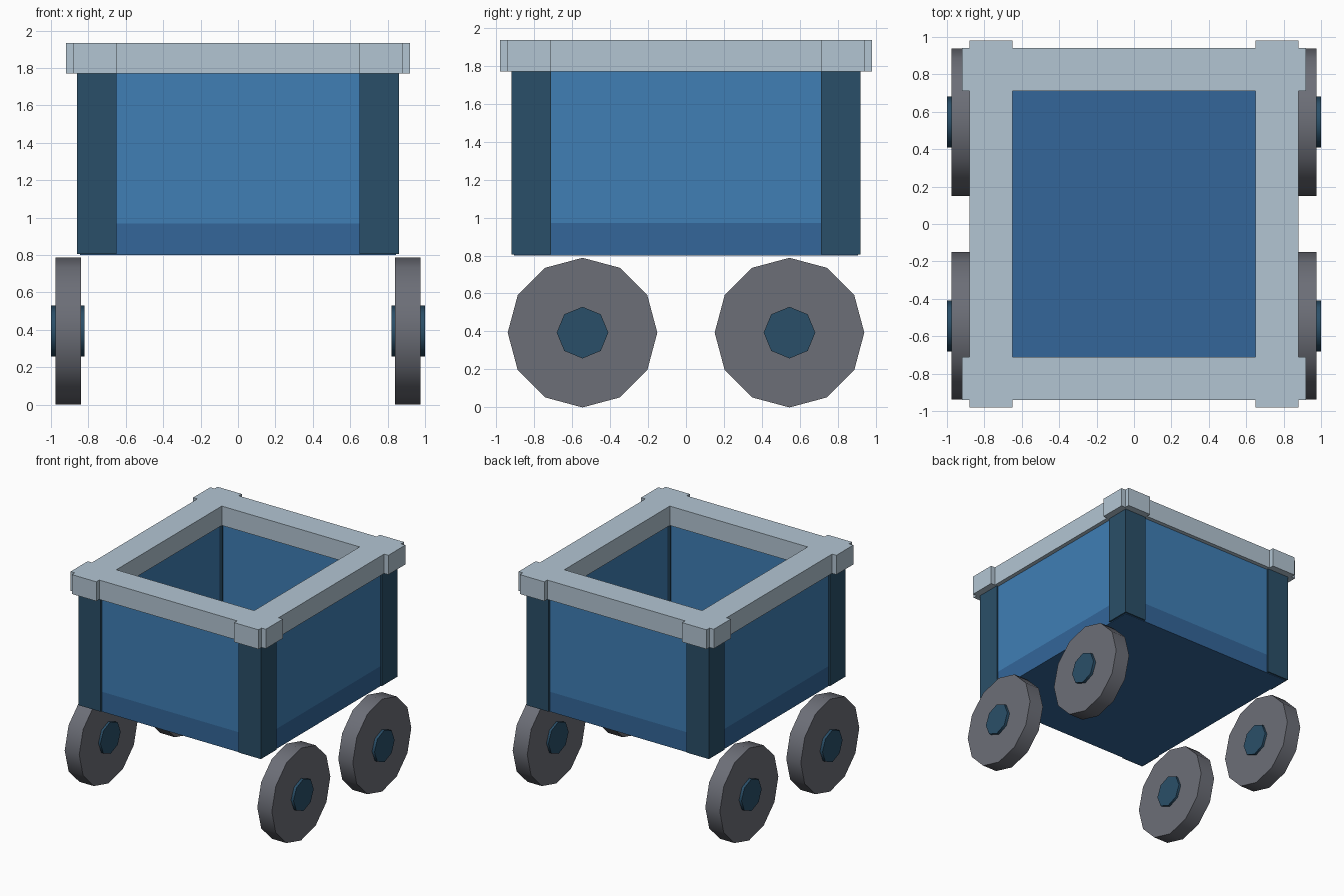
import bpy
import math

if "Cube" in bpy.data.objects:
    bpy.data.objects.remove(bpy.data.objects["Cube"])


def material(name, rgb):
    m = bpy.data.materials.new(name)
    m.diffuse_color = (*rgb, 1)
    m.use_nodes = True
    m.node_tree.nodes["Principled BSDF"].inputs["Base Color"].default_value = m.diffuse_color
    return m


PANEL = material("panel_blue", (0.05, 0.21, 0.46))
BASE = material("base_blue", (0.033, 0.133, 0.32))
DARK = material("dark_blue", (0.023, 0.078, 0.14))
TRIM = material("trim_pale", (0.45, 0.56, 0.65))
TYRE = material("wheel_grey", (0.15, 0.157, 0.185))


def box(name, lo, hi, mat):
    centre = [(a + b) / 2 for a, b in zip(lo, hi)]
    bpy.ops.mesh.primitive_cube_add(size=1, location=centre)
    ob = bpy.context.object
    ob.name = name
    ob.scale = [b - a for a, b in zip(lo, hi)]
    bpy.ops.object.transform_apply(location=False, rotation=False, scale=True)
    ob.data.materials.append(mat)


def disc(name, sides, radius, width, loc, mat):
    # cylinder lying along x, with a corner pointing along y
    bpy.ops.mesh.primitive_cylinder_add(vertices=sides, radius=radius, depth=width,
                                        location=loc, rotation=(0, math.pi / 2, 0))
    ob = bpy.context.object
    ob.name = name
    ob.data.materials.append(mat)
    bpy.ops.object.shade_smooth_by_angle(angle=math.radians(50))


# Floor slab
box("floor_slab", (-0.845, -0.905, 0.80), (0.845, 0.905, 0.97), BASE)

# Side panels, slightly recessed between the posts
for s, fb, lr in ((-1, "front", "left"), (1, "back", "right")):
    ya, yb = sorted((s * 0.725, s * 0.905))
    box(fb + "_panel", (-0.66, ya, 0.97), (0.66, yb, 1.77), PANEL)
    xa, xb = sorted((s * 0.665, s * 0.845))
    box(lr + "_panel", (xa, -0.72, 0.97), (xb, 0.72, 1.77), PANEL)

# Corner posts, wheels and hubs
for sx, lr in ((-1, "left"), (1, "right")):
    for sy, fb in ((-1, "front"), (1, "back")):
        tag = f"{fb}_{lr}_"
        xa, xb = sorted((sx * 0.65, sx * 0.86))
        ya, yb = sorted((sy * 0.71, sy * 0.92))
        box(tag + "post", (xa, ya, 0.805), (xb, yb, 1.77), DARK)
        disc(tag + "wheel", 12, 0.394, 0.137, (sx * 0.908, sy * 0.545, 0.394), TYRE)
        disc(tag + "hub", 8, 0.136, 0.18, (sx * 0.91, sy * 0.545, 0.394), DARK)

# Top rim: stepped outline with a rectangular opening
quarter = [(0.88, 0.71), (0.92, 0.71), (0.92, 0.94), (0.88, 0.94),
           (0.88, 0.98), (0.65, 0.98), (0.65, 0.94)]
outer = []
for sx, sy in ((1, 1), (-1, 1), (-1, -1), (1, -1)):
    pts = [(sx * x, sy * y) for x, y in quarter]
    outer += pts if sx * sy > 0 else pts[::-1]
inner = [(0.65, 0.71), (-0.65, 0.71), (-0.65, -0.71), (0.65, -0.71)]

curve = bpy.data.curves.new("rim", "CURVE")
curve.dimensions = "2D"
curve.fill_mode = "BOTH"
curve.extrude = 0.0825
for loop in (outer, inner):
    sp = curve.splines.new("POLY")
    sp.points.add(len(loop) - 1)
    for p, (x, y) in zip(sp.points, loop):
        p.co = (x, y, 0, 1)
    sp.use_cyclic_u = True
rim = bpy.data.objects.new("rim", curve)
rim.location.z = 1.8525
bpy.context.collection.objects.link(rim)
bpy.ops.object.select_all(action="DESELECT")
rim.select_set(True)
bpy.context.view_layer.objects.active = rim
bpy.ops.object.convert(target="MESH")
rim = bpy.context.object
rim.data.materials.clear()
rim.data.materials.append(TRIM)
bpy.ops.object.shade_flat()
